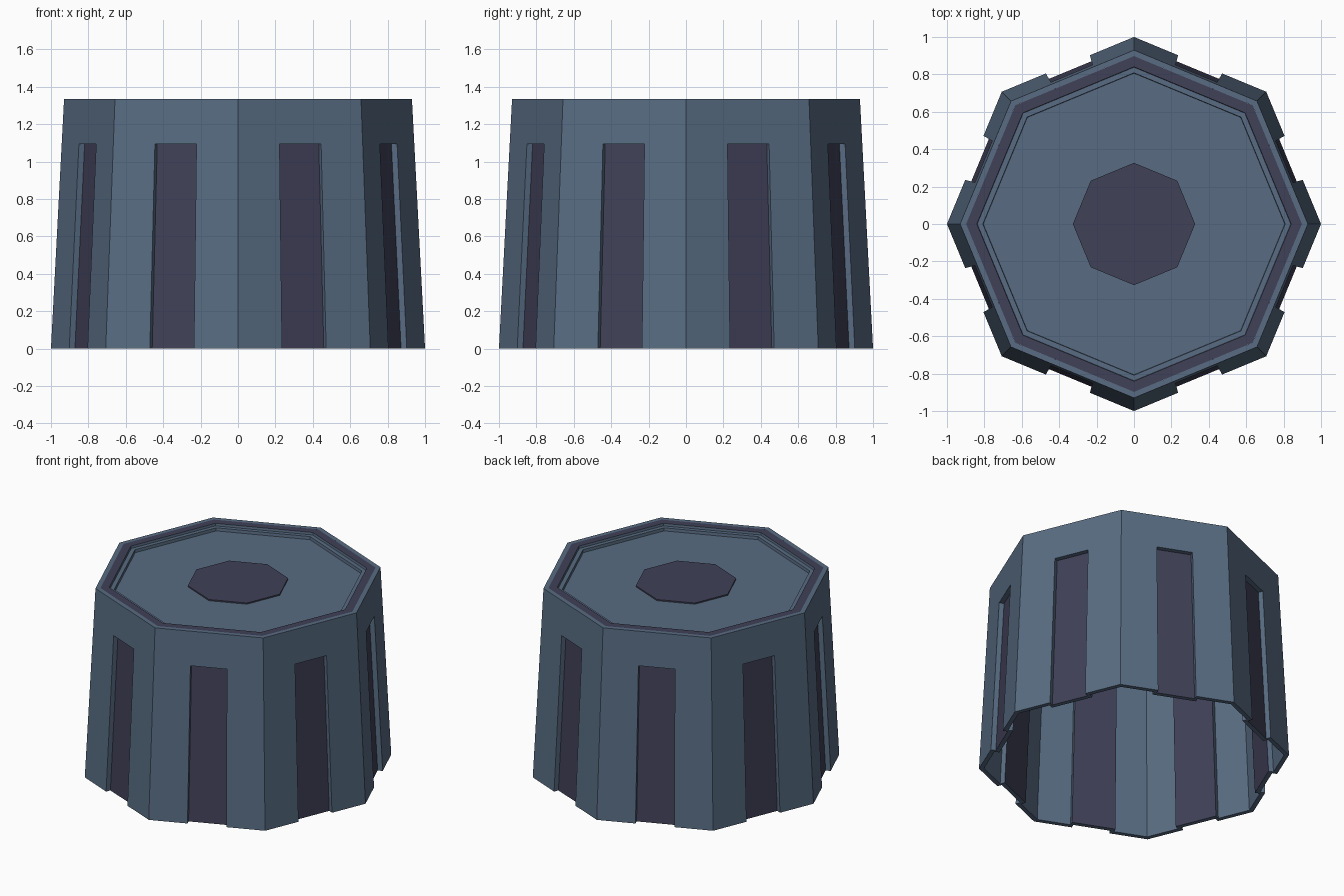
import bpy, bmesh, math
from mathutils import Vector

if "Cube" in bpy.data.objects:
    bpy.data.objects.remove(bpy.data.objects["Cube"])

H, ZG = 1.335, 1.095      # total height, top of side grooves
TAPER, DEPTH, T = 0.07, 0.033, 0.03
N = 8


def mat(name, rgb):
    m = bpy.data.materials.new(name)
    m.diffuse_color = (*rgb, 1)
    m.use_nodes = True
    m.node_tree.nodes["Principled BSDF"].inputs["Base Color"].default_value = m.diffuse_color
    return m


BLUE = mat("slate blue", (0.098, 0.150, 0.225))
PURPLE = mat("dark purple", (0.052, 0.052, 0.098))


def finish(name, bm):
    bmesh.ops.recalc_face_normals(bm, faces=bm.faces)
    me = bpy.data.meshes.new(name)
    bm.to_mesh(me)
    bm.free()
    me.materials.append(BLUE)
    me.materials.append(PURPLE)
    ob = bpy.data.objects.new(name, me)
    bpy.context.collection.objects.link(ob)
    return ob


def corner(i, r, z):
    a = math.tau * i / N
    return Vector((r * math.cos(a), r * math.sin(a), z))


def wall_ring(bm, z, inset, notched):
    """Octagon ring; each side has a corner and, if notched, four groove points."""
    r = 1 - TAPER * z / H
    out = []
    for i in range(N):
        a, b = corner(i, r, z), corner(i + 1, r, z)
        out.append(bm.verts.new(corner(i, r - inset / math.cos(math.pi / N), z)))
        if notched:
            t = (b - a).normalized()
            n = Vector((t.y, -t.x, 0))
            g = inset * 0.6
            p, q = a.lerp(b, 1 / 3) - t * g - n * inset, a.lerp(b, 2 / 3) + t * g - n * inset
            for co in (p, p - n * DEPTH, q - n * DEPTH, q):
                out.append(bm.verts.new(co))
    return out


# Tapered hollow body with one groove per side
bm = bmesh.new()
skins = []
for inset in (0, T):
    lo = wall_ring(bm, 0, inset, True)
    mid = wall_ring(bm, ZG + inset * 0.6, inset, True)
    top = wall_ring(bm, H, inset, False)
    n = len(lo)
    for k in range(n):
        f = bm.faces.new((lo[k], lo[(k + 1) % n], mid[(k + 1) % n], mid[k]))
        if k % 5 == 2:                      # groove floor
            f.material_index = 1
    for i in range(N):
        c, p, pi, qi, q = mid[5 * i:5 * i + 5]
        c2 = mid[(5 * i + 5) % n]
        bm.faces.new((p, pi, qi, q))        # groove upper end
        bm.faces.new((c, p, q, c2, top[(i + 1) % N], top[i]))
    skins.append((lo, top))
for a, b in zip(*skins):                    # bottom and top rims
    for k in range(len(a)):
        j = (k + 1) % len(a)
        bm.faces.new((a[k], a[j], b[j], b[k]))
finish("body", bm)


def lathe8(name, profile, purple):
    """Octagonal rings from (radius, z) pairs, capped at both ends."""
    bm = bmesh.new()
    rings = [[bm.verts.new(corner(i, r, z)) for i in range(N)] for r, z in profile]
    for k in range(len(rings) - 1):
        a, b = rings[k], rings[k + 1]
        for i in range(N):
            j = (i + 1) % N
            f = bm.faces.new((a[i], a[j], b[j], b[i]))
            f.material_index = int(k in purple)
    for ring, k in ((rings[0], -1), (rings[-1], len(rings))):
        bm.faces.new(ring).material_index = int(k in purple)
    return finish(name, bm)


# Lid with purple rim band and sunken floor
lathe8("lid", [(0.895, 1.265), (0.8975, H), (0.84, H), (0.838, 1.318),
               (0.808, 1.318), (0.806, 1.297)], {1})

# Raised centre plate
lathe8("centre_plate", [(0.327, 1.29), (0.327, 1.306)], {-1, 0, 2})
